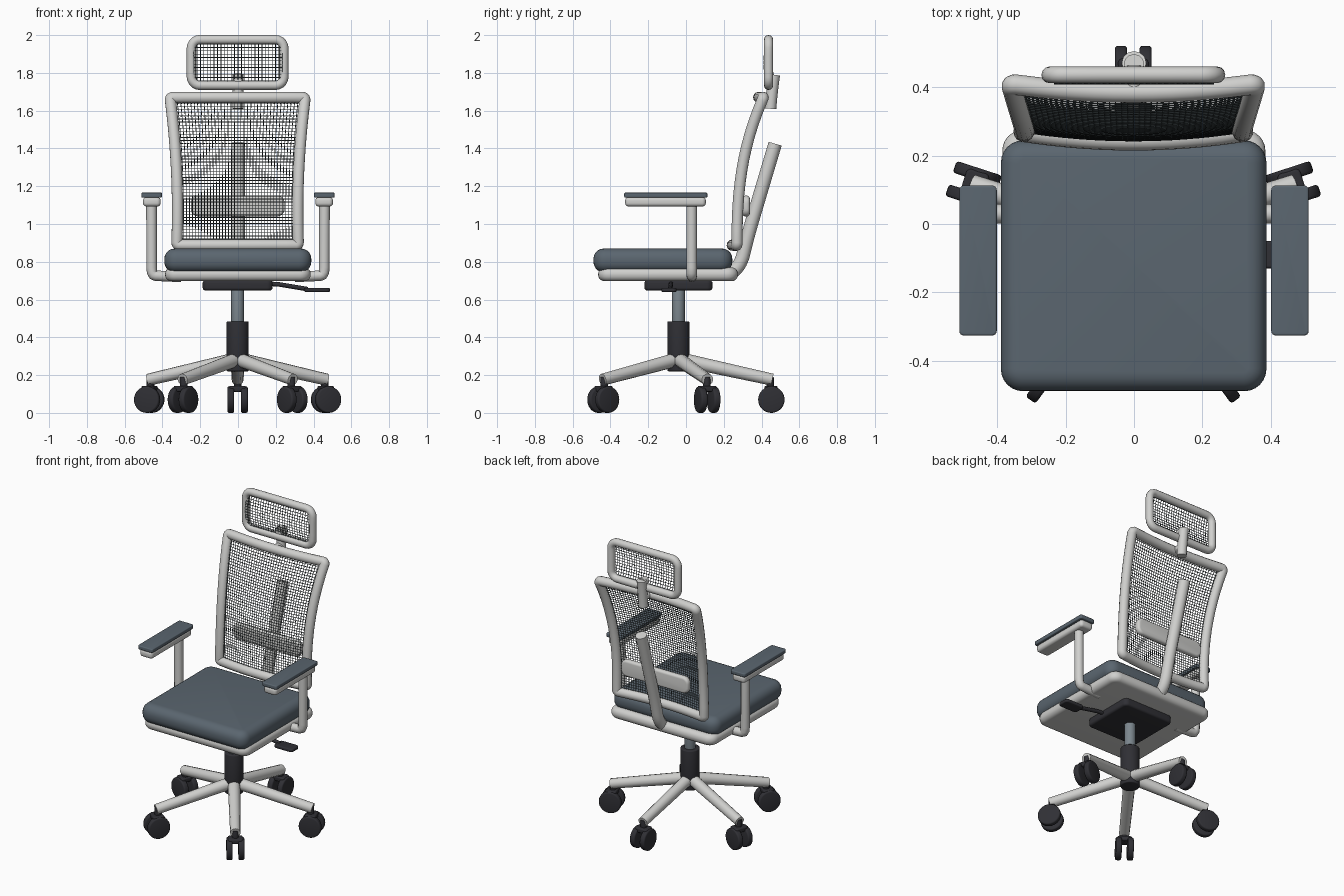
import bpy, bmesh, math
from mathutils import Matrix, Vector

if "Cube" in bpy.data.objects:
    bpy.data.objects.remove(bpy.data.objects["Cube"])


def material(name, rgb):
    m = bpy.data.materials.new(name)
    m.diffuse_color = (*rgb, 1)
    m.use_nodes = True
    m.node_tree.nodes["Principled BSDF"].inputs["Base Color"].default_value = m.diffuse_color
    return m


LIGHT = material("light_grey_plastic", (0.63, 0.63, 0.615))
FABRIC = material("slate_fabric", (0.103, 0.132, 0.160))
DARK = material("dark_plastic", (0.029, 0.029, 0.035))
STEEL = material("steel", (0.20, 0.24, 0.27))
NET = material("grey_mesh", (0.062, 0.080, 0.086))


def smooth(ob):
    bpy.ops.object.select_all(action='DESELECT')
    ob.select_set(True)
    bpy.context.view_layer.objects.active = ob
    bpy.ops.object.shade_smooth_by_angle(angle=math.radians(40))


def finish(name, bm, mat, matrix=None):
    if matrix:
        bm.transform(matrix)
    me = bpy.data.meshes.new(name)
    bm.to_mesh(me)
    bm.free()
    me.materials.append(mat)
    ob = bpy.data.objects.new(name, me)
    bpy.context.collection.objects.link(ob)
    smooth(ob)
    return ob


def box(name, lo, hi, mat, corner, edge, matrix=None):
    """Box with rounded plan corners and rounded top and bottom edges."""
    lo, hi = Vector(lo), Vector(hi)
    bm = bmesh.new()
    bmesh.ops.create_cube(bm, size=1)
    bm.transform(Matrix.Translation((lo + hi) / 2) @ Matrix.Diagonal((*(hi - lo), 1)))
    upright = [e for e in bm.edges if abs(e.verts[0].co.z - e.verts[1].co.z) > 1e-4]
    bmesh.ops.bevel(bm, geom=upright, offset=corner, segments=6, profile=0.5, affect='EDGES')
    bm.normal_update()
    rim = [e for e in bm.edges if sum(abs(f.normal.z) > 0.9 for f in e.link_faces) == 1]
    bmesh.ops.bevel(bm, geom=rim, offset=edge, segments=5, profile=0.5, affect='EDGES')
    return finish(name, bm, mat, matrix)


def cylinder(name, r, depth, mat, matrix, edge=0.006):
    bm = bmesh.new()
    bmesh.ops.create_cone(bm, cap_ends=True, segments=32, radius1=r, radius2=r, depth=depth)
    rim = [e for e in bm.edges if any(len(f.verts) > 4 for f in e.link_faces)]
    bmesh.ops.bevel(bm, geom=rim, offset=edge, segments=3, profile=0.5, affect='EDGES')
    return finish(name, bm, mat, matrix)


def tube(name, pts, r, mat, cyclic=False, kind='POLY', radii=None):
    cu = bpy.data.curves.new(name, 'CURVE')
    cu.dimensions = '3D'
    cu.bevel_depth = r
    cu.bevel_resolution = 4
    cu.use_fill_caps = True
    sp = cu.splines.new(kind)
    sp.points.add(len(pts) - 1)
    for i, p in enumerate(pts):
        sp.points[i].co = (*p, 1)
        sp.points[i].radius = radii[i] if radii else 1
    sp.use_cyclic_u = cyclic
    if kind == 'NURBS':
        sp.order_u = 3
        sp.use_endpoint_u = True
        sp.resolution_u = 6
    cu.materials.append(mat)
    ob = bpy.data.objects.new(name, cu)
    bpy.context.collection.objects.link(ob)
    bpy.ops.object.select_all(action='DESELECT')
    ob.select_set(True)
    bpy.context.view_layer.objects.active = ob
    bpy.ops.object.convert(target='MESH')
    smooth(bpy.context.view_layer.objects.active)


def rounded_loop(hw, hh, r, n=12):
    """Rounded rectangle outline with subdivided straight sides."""
    pts = []
    centres = [(hw - r, hh - r), (r - hw, hh - r), (r - hw, r - hh), (hw - r, r - hh)]
    for q, (cx, cy) in enumerate(centres):
        for k in range(6):
            a = math.pi / 2 * (q + k / 5)
            pts.append(Vector((cx + r * math.cos(a), cy + r * math.sin(a))))
        a = math.pi / 2 * (q + 1)
        nx, ny = centres[(q + 1) % 4]
        end = Vector((nx + r * math.cos(a), ny + r * math.sin(a)))
        start = pts[-1].copy()
        pts += [start.lerp(end, i / n) for i in range(1, n)]
    return pts


def netting(name, nu, nv, surface):
    """Woven net over surface(u, v), u and v from -1 to 1."""
    bm = bmesh.new()
    rows = [[bm.verts.new(surface(2 * i / nu - 1, 2 * j / nv - 1)) for i in range(nu + 1)]
            for j in range(nv + 1)]
    for a, b in zip(rows, rows[1:]):
        for i in range(nu):
            bm.faces.new((a[i], a[i + 1], b[i + 1], b[i]))
    ob = finish(name, bm, NET)
    w = ob.modifiers.new("strands", 'WIREFRAME')
    w.thickness = 0.0055
    w.use_even_offset = False


# seat, shell and tilt mechanism
box("seat_cushion", (-0.39, -0.49, 0.745), (0.388, 0.245, 0.87), FABRIC, 0.065, 0.054)
box("seat_shell", (-0.386, -0.465, 0.697), (0.385, 0.275, 0.77), LIGHT, 0.06, 0.034)
box("tilt_mechanism", (-0.187, -0.22, 0.648), (0.183, 0.14, 0.702), DARK, 0.03, 0.015)
tube("lever_rod", [(0.15, -0.08, 0.685), (0.22, -0.08, 0.680), (0.37, -0.085, 0.655)], 0.012, DARK)
box("lever_paddle", (0.35, -0.13, 0.640), (0.488, -0.05, 0.662), DARK, 0.02, 0.008)

# gas lift
AXIS = Vector((-0.002, -0.04, 0))
cylinder("gas_piston", 0.034, 0.24, STEEL, Matrix.Translation(AXIS + Vector((0, 0, 0.56))))
cylinder("gas_sleeve", 0.058, 0.265, DARK, Matrix.Translation(AXIS + Vector((0, 0, 0.3525))))

# five legs with twin-wheel casters, one pointing straight back
for k in range(5):
    M = Matrix.Translation(AXIS) @ Matrix.Rotation(math.tau * k / 5, 4, 'Z')
    tube("base_leg", [M @ Vector((0, 0.0, 0.285)), M @ Vector((0, 0.497, 0.176))], 0.036, LIGHT,
         radii=[1.05, 0.88])
    cylinder("caster_stem", 0.02, 0.08, DARK, M @ Matrix.Translation((0, 0.485, 0.15)), 0.003)
    box("caster_hood", (-0.045, 0.455, 0.112), (0.045, 0.525, 0.143), DARK, 0.015, 0.008, M)
    for s in (-1, 1):
        cylinder("caster_wheel", 0.07, 0.036, DARK, M @ Matrix.Translation((s * 0.036, 0.492, 0.07))
                 @ Matrix.Rotation(math.pi / 2, 4, 'Y'), 0.009)

# armrests
for s in (-1, 1):
    tube("arm_post", [(s * x, 0.03, z) for x, z in
                      ((0.30, 0.720), (0.435, 0.726), (0.448, 0.731), (0.455, 0.745),
                       (0.457, 0.77), (0.458, 1.11))], 0.028, LIGHT)
    x0, x1 = sorted((s * 0.409, s * 0.503))
    box("arm_support", (x0, -0.322, 1.093), (x1, 0.105, 1.142), LIGHT, 0.02, 0.018)
    x0, x1 = sorted((s * 0.402, s * 0.512))
    box("arm_pad", (x0, -0.327, 1.14), (x1, 0.113, 1.166), FABRIC, 0.014, 0.006)


# curved backrest: frame and net share one surface
def back(u, v):
    t = (v + 1) / 2
    w = 0.322 - 0.03 * t * (1 - t) + 0.036 * t * t
    return Vector((u * w - 0.002, 0.27 + 0.14 * t ** 2.5 - 0.025 * (1 - u * u), 0.888 + 0.782 * t))


tube("back_frame", [back(p.x / 0.33, p.y / 0.39) for p in rounded_loop(0.33, 0.39, 0.015)],
     0.030, LIGHT, cyclic=True)
netting("back_net", 40, 48, back)

# spine and lumbar support behind the net
tube("back_spine", [(0, 0.22, 0.73), (0, 0.285, 0.76), (0, 0.325, 0.93), (0, 0.372, 1.09),
                    (0, 0.472, 1.425)], 0.036, LIGHT, kind='NURBS')
box("lumbar_pad", (-0.25, -0.055, -0.02), (0.247, 0.055, 0.02), LIGHT, 0.04, 0.016,
    Matrix.Translation((0, 0.318, 1.095)) @ Matrix.Rotation(math.pi / 2, 4, 'X'))

# headrest
tube("headrest_frame", [(p.x - 0.002, 0.437, 1.855 + p.y)
                        for p in rounded_loop(0.245, 0.121, 0.045, 4)], 0.0245, LIGHT, cyclic=True)
netting("headrest_net", 26, 13, lambda u, v: Vector(
    (u * 0.235, 0.435 - 0.023 * (1 - v * v), 1.855 + v * 0.115)))
tube("headrest_bracket", [(0, 0.448, 1.61), (0, 0.455, 1.70), (0, 0.468, 1.79)], 0.03, LIGHT,
     kind='NURBS')
tube("headrest_joint", [(0, 0.40, 1.67), (0, 0.45, 1.67)], 0.025, LIGHT)
tube("headrest_knob", [(0, 0.425, 1.775), (0, 0.465, 1.775)], 0.026, LIGHT)
